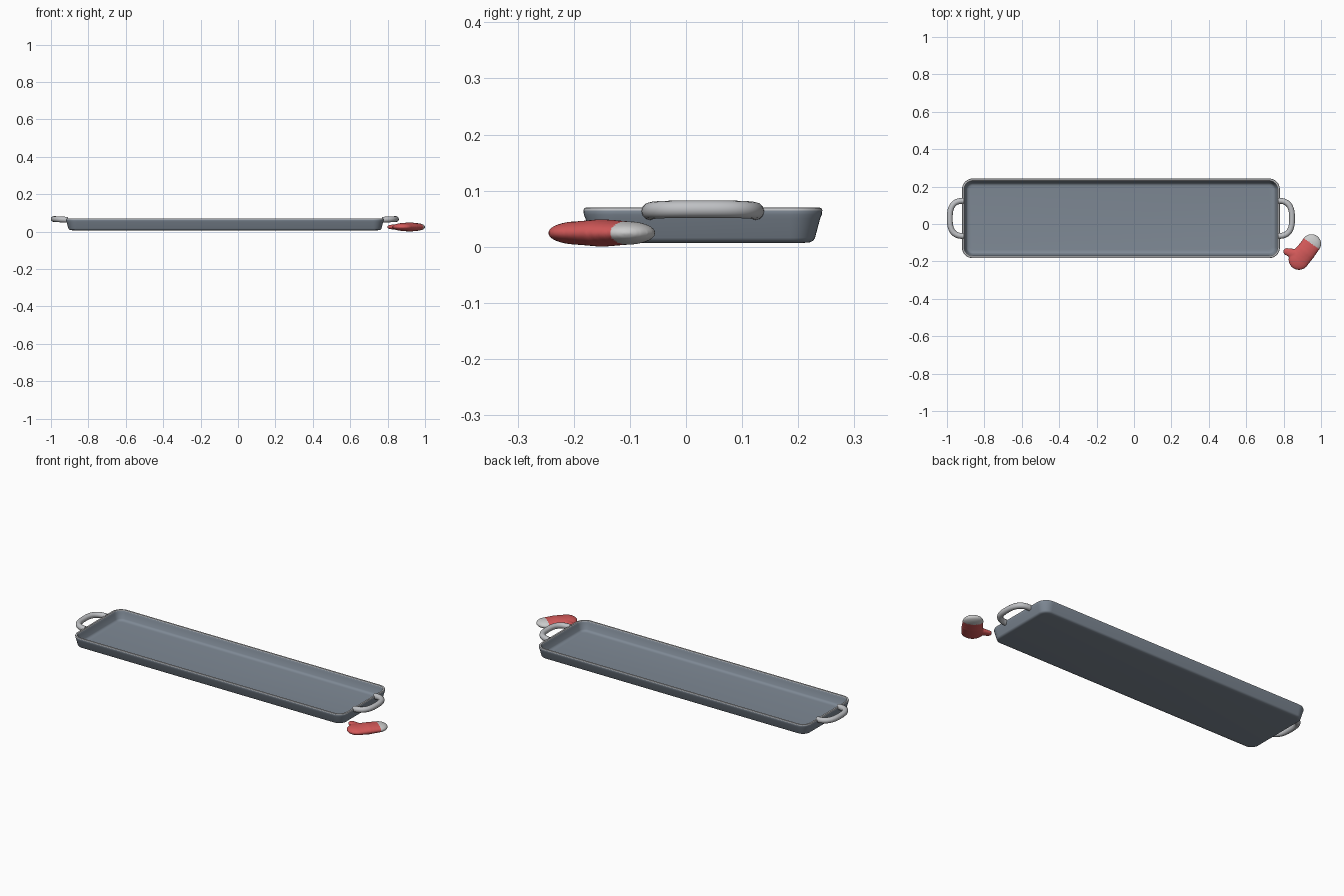
import bpy, bmesh
from math import sin, cos, pi, radians
from mathutils import Matrix, Vector

cube = bpy.data.objects.get("Cube")
if cube:
    bpy.data.objects.remove(cube)


def material(name, rgb):
    m = bpy.data.materials.new(name)
    m.use_nodes = True
    m.diffuse_color = (*rgb, 1)
    m.node_tree.nodes["Principled BSDF"].inputs["Base Color"].default_value = (*rgb, 1)
    return m


SLATE = material("slate metal", (0.21, 0.25, 0.30))
SILVER = material("silver metal", (0.52, 0.53, 0.55))
RED = material("red cloth", (0.65, 0.10, 0.10))
CUFF = material("pale cuff", (0.60, 0.60, 0.60))

TRAY = Vector((-0.07, 0.03, 0))
HALF_X, HALF_Y, CORNER = 0.85, 0.213, 0.058


def add_object(name, bm, mats):
    mesh = bpy.data.meshes.new(name)
    bm.to_mesh(mesh)
    bm.free()
    for m in mats:
        mesh.materials.append(m)
    obj = bpy.data.objects.new(name, mesh)
    bpy.context.collection.objects.link(obj)
    return obj


def smooth(obj, angle=40):
    bpy.ops.object.select_all(action="DESELECT")
    obj.select_set(True)
    bpy.context.view_layer.objects.active = obj
    bpy.ops.object.shade_smooth_by_angle(angle=radians(angle))


def rounded_ring(bm, inset, z, steps=8):
    """One rounded rectangle of vertices, shrunk by inset."""
    r = max(CORNER - inset, 0.02)
    cx, cy = HALF_X - inset - r, HALF_Y - inset - r
    ring = []
    for q, (sx, sy) in enumerate([(1, 1), (-1, 1), (-1, -1), (1, -1)]):
        for i in range(steps + 1):
            a = (q + i / steps) * pi / 2
            ring.append(bm.verts.new(TRAY + Vector((sx * cx + r * cos(a), sy * cy + r * sin(a), z))))
    return ring


# Tray: outer wall, rounded lip, inner wall and floor, as (inset, height)
profile = [(0.032, 0.007), (0.022, 0.008), (0.016, 0.011), (0.013, 0.016),
           (0.004, 0.050), (0.001, 0.057), (0, 0.065), (0.002, 0.069),
           (0.006, 0.070), (0.011, 0.069), (0.013, 0.065), (0.016, 0.055),
           (0.024, 0.026), (0.028, 0.020), (0.036, 0.017), (0.044, 0.016)]
bm = bmesh.new()
rings = [rounded_ring(bm, *p) for p in profile]
for low, high, (_, za), (_, zb) in zip(rings, rings[1:], profile, profile[1:]):
    for i in range(len(low)):
        j = (i + 1) % len(low)
        face = bm.faces.new((low[i], low[j], high[j], high[i]))
        face.material_index = int(min(za, zb) > 0.06)
bm.faces.new(rings[0][::-1])
bm.faces.new(rings[-1])
smooth(add_object("tray", bm, [SLATE, SILVER]))

# Handles: round tubes bent into a squarish loop
for side, name in ((1, "left_handle"), (-1, "right_handle")):
    curve = bpy.data.curves.new(name, "CURVE")
    curve.dimensions = "3D"
    curve.bevel_depth = 0.0155
    curve.bevel_resolution = 4
    curve.use_fill_caps = True
    spline = curve.splines.new("POLY")
    count = 33
    spline.points.add(count - 1)
    for i, point in enumerate(spline.points):
        a = -pi / 2 + pi * i / (count - 1)
        out = max(cos(a), 0) ** 0.75
        across = abs(sin(a)) ** 0.75 * (1 if a > 0 else -1)
        point.co = (TRAY.x + side * (0.84 + 0.075 * out), TRAY.y + 0.094 * across,
                    0.063 + 0.004 * out, 1)
    obj = bpy.data.objects.new(name, curve)
    bpy.context.collection.objects.link(obj)
    bpy.ops.object.select_all(action="DESELECT")
    obj.select_set(True)
    bpy.context.view_layer.objects.active = obj
    bpy.ops.object.convert(target="MESH")
    obj = bpy.context.object
    obj.data.materials.clear()
    obj.data.materials.append(SILVER)
    smooth(obj, 60)


# Mitten: flattened blobs along the hand and thumb, fused together
def blobs(bm, start, end, r0, r1, h0, h1, count):
    for i in range(count):
        t = i / (count - 1)
        x, y = Vector(start).lerp(Vector(end), t)
        r, h = r0 + (r1 - r0) * t, h0 + (h1 - h0) * t
        mat = Matrix.Translation((x, y, 0.0245)) @ Matrix.Diagonal((r, r, h, 1))
        bmesh.ops.create_uvsphere(bm, u_segments=32, v_segments=16, radius=1, matrix=mat)


bm = bmesh.new()
blobs(bm, (0.949, -0.106), (0.917, -0.150), 0.052, 0.053, 0.021, 0.0245, 4)
blobs(bm, (0.917, -0.150), (0.882, -0.190), 0.053, 0.056, 0.0245, 0.021, 4)
blobs(bm, (0.870, -0.165), (0.818, -0.148), 0.030, 0.020, 0.018, 0.012, 5)
mitten = add_object("oven_mitten", bm, [RED, CUFF])
remesh = mitten.modifiers.new("fuse", "REMESH")
remesh.mode = "VOXEL"
remesh.voxel_size = 0.004
relax = mitten.modifiers.new("relax", "SMOOTH")
relax.iterations = 4
bpy.ops.object.select_all(action="DESELECT")
mitten.select_set(True)
bpy.context.view_layer.objects.active = mitten
bpy.ops.object.convert(target="MESH")
mitten = bpy.context.object

# Pale cuff on the wrist end
wrist, along = Vector((0.945, -0.102, 0)), Vector((0.577, 0.816, 0))
for poly in mitten.data.polygons:
    poly.material_index = int((poly.center - wrist).dot(along) > 0)
smooth(mitten, 80)
